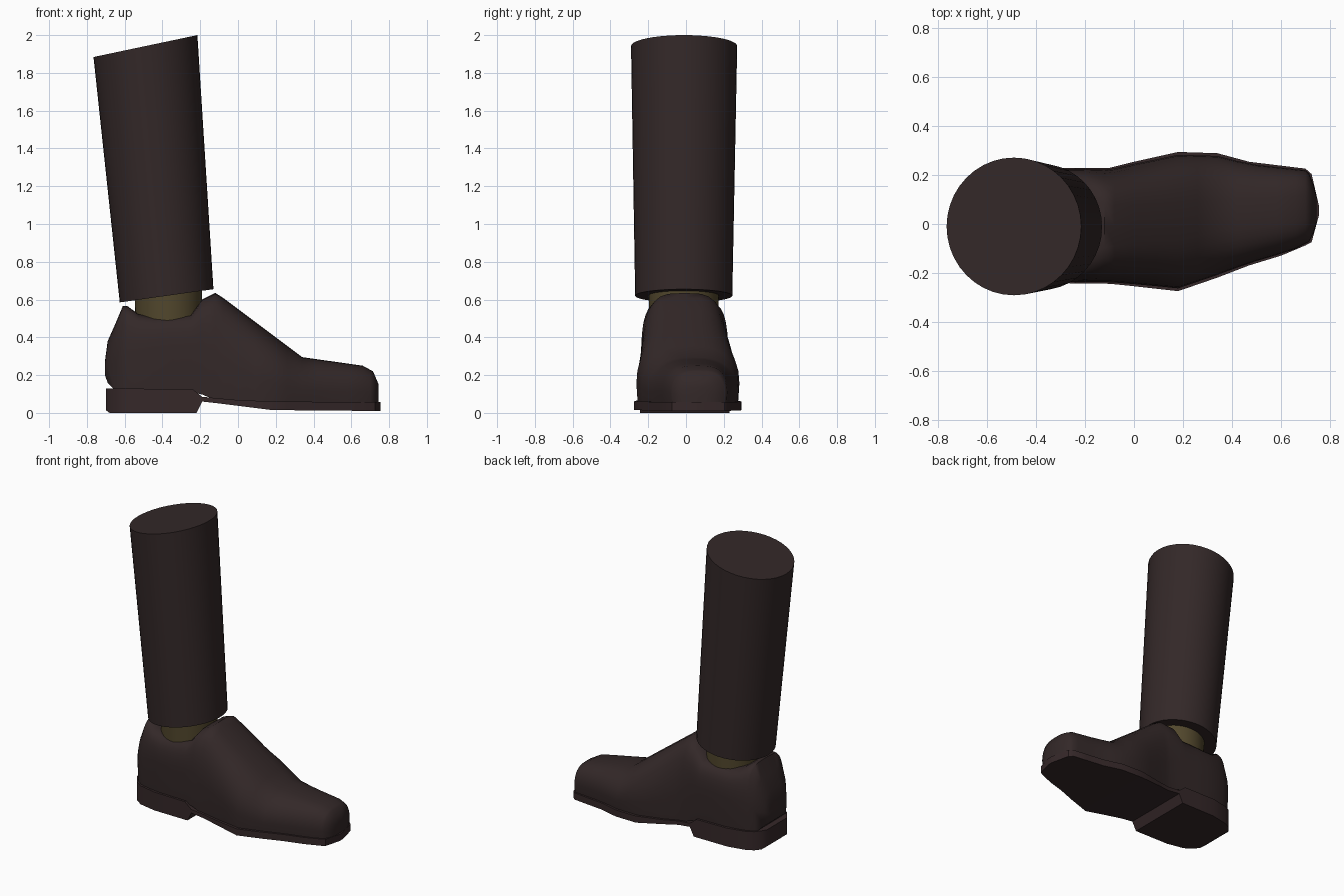
import bpy, bmesh, math

if "Cube" in bpy.data.objects:
    bpy.data.objects.remove(bpy.data.objects["Cube"], do_unlink=True)


def material(name, color):
    m = bpy.data.materials.new(name)
    m.use_nodes = True
    m.diffuse_color = (*color, 1)
    bsdf = m.node_tree.nodes["Principled BSDF"]
    bsdf.inputs["Base Color"].default_value = (*color, 1)
    bsdf.inputs["Roughness"].default_value = 0.8
    return m


BROWN = material("dark brown", (0.033, 0.021, 0.021))
SOLE = material("sole brown", (0.036, 0.021, 0.022))
OLIVE = material("olive sock", (0.085, 0.064, 0.026))


def loft(name, rings, mat, angle):
    """Skin a list of equal closed rings and cap both ends."""
    bm = bmesh.new()
    loops = [[bm.verts.new(p) for p in ring] for ring in rings]
    n = len(loops[0])
    for a, b in zip(loops, loops[1:]):
        for i in range(n):
            j = (i + 1) % n
            bm.faces.new((a[i], a[j], b[j], b[i]))
    bm.faces.new(loops[0])
    bm.faces.new(loops[-1])
    bmesh.ops.recalc_face_normals(bm, faces=bm.faces)
    me = bpy.data.meshes.new(name)
    bm.to_mesh(me)
    bm.free()
    me.materials.append(mat)
    ob = bpy.data.objects.new(name, me)
    bpy.context.collection.objects.link(ob)
    bpy.ops.object.select_all(action="DESELECT")
    ob.select_set(True)
    bpy.context.view_layer.objects.active = ob
    bpy.ops.object.shade_smooth_by_angle(angle=math.radians(angle))
    return ob


def lerp(table, x):
    """Read a value off a list of (x, value) points."""
    if x <= table[0][0]:
        return table[0][1]
    for (x0, v0), (x1, v1) in zip(table, table[1:]):
        if x <= x1:
            return v0 + (v1 - v0) * (x - x0) / (x1 - x0)
    return table[-1][1]


# Plan outline of the foot, left and right edges
LEFT = [(-.71, .09), (-.66, .17), (-.6, .2), (-.48, .225), (-.1, .225), (0, .25),
        (.18, .29), (.34, .285), (.47, .25), (.7, .222), (.725, .2), (.755, .07)]
RIGHT = [(-.71, -.09), (-.66, -.17), (-.6, -.21), (-.48, -.235), (-.1, -.24), (0, -.25),
         (.18, -.27), (.34, -.215), (.47, -.165), (.65, -.11), (.725, -.07), (.755, .04)]

# Side profile of the upper: top line, bottom line and boxiness
TOP = [(-.705, .27), (-.69, .38), (-.65, .47), (-.61, .565), (-.585, .565), (-.53, .525),
       (-.45, .51), (-.25, .52), (-.19, .6), (-.12, .635), (-.08, .61), (.34, .295),
       (.66, .25), (.715, .22), (.745, .15)]
BASE = [(-.705, .2), (-.69, .16), (-.67, .12), (-.22, .11), (-.1, .06), (.745, .05)]
BOX = [(-.6, 4), (-.5, 6), (-.25, 6), (-.12, 3.6), (.1, 2.8), (.34, 2.6), (.75, 3.2)]


def arch(x, steps=18):
    l, r = lerp(LEFT, x), lerp(RIGHT, x)
    z0, z1, e = lerp(BASE, x), lerp(TOP, x), 2 / lerp(BOX, x)
    mid, half = (l + r) / 2, (l - r) / 2
    ring = []
    for i in range(steps + 1):
        c, s = math.cos(math.pi * i / steps), math.sin(math.pi * i / steps)
        v = abs(s) ** e if i % steps else 0
        u = math.copysign(abs(c) ** e, c)
        u *= 0.95 + 0.05 * min(1, v / 0.4)
        ring.append((x, mid + half * u, z0 + (z1 - z0) * v))
    return ring


stations = sorted({p[0] for p in TOP} | {-.35, 0, .09, .18, .26, .42, .5, .58, .7, .735})
loft("shoe_upper", [arch(x) for x in stations], BROWN, 50)

# Sole with its heel step
SOLE_TOP = [(-.7, .13), (-.24, .125), (-.19, .085), (0, .068), (.2, .06), (.755, .057)]
SOLE_LOW = [(-.7, .015), (-.68, 0), (-.22, 0), (-.19, .06), (-.1, .05), (.18, .015), (.755, .01)]


def slab(x):
    l, r = lerp(LEFT, x) + .004, lerp(RIGHT, x) - .004
    z0, z1 = lerp(SOLE_LOW, x), lerp(SOLE_TOP, x)
    return [(x, l, z0), (x, l, z1), (x, r, z1), (x, r, z0)]


sole_x = [-.7, -.68, -.65, -.6, -.48, -.35, -.24, -.22, -.19, -.1, 0,
          .09, .18, .26, .34, .47, .6, .7, .725, .755]
loft("sole", [slab(x) for x in sole_x], SOLE, 35)


def tilted_ring(x, y, z, rx, ry, rise, n=40):
    """Ellipse whose +x side is higher by rise."""
    pts = []
    for i in range(n):
        a = math.tau * i / n
        pts.append((x + rx * math.cos(a), y + ry * math.sin(a), z + rise * math.cos(a)))
    return pts


# Trouser leg and sock
loft("trouser_leg", [tilted_ring(-.378, -.012, .62, .248, .257, .035),
                     tilted_ring(-.49, -.01, 1.942, .275, .281, .058)], BROWN, 40)
loft("sock", [tilted_ring(-.365, -.012, .4, .175, .18, 0),
              tilted_ring(-.37, -.012, .7, .18, .188, 0)], OLIVE, 40)
